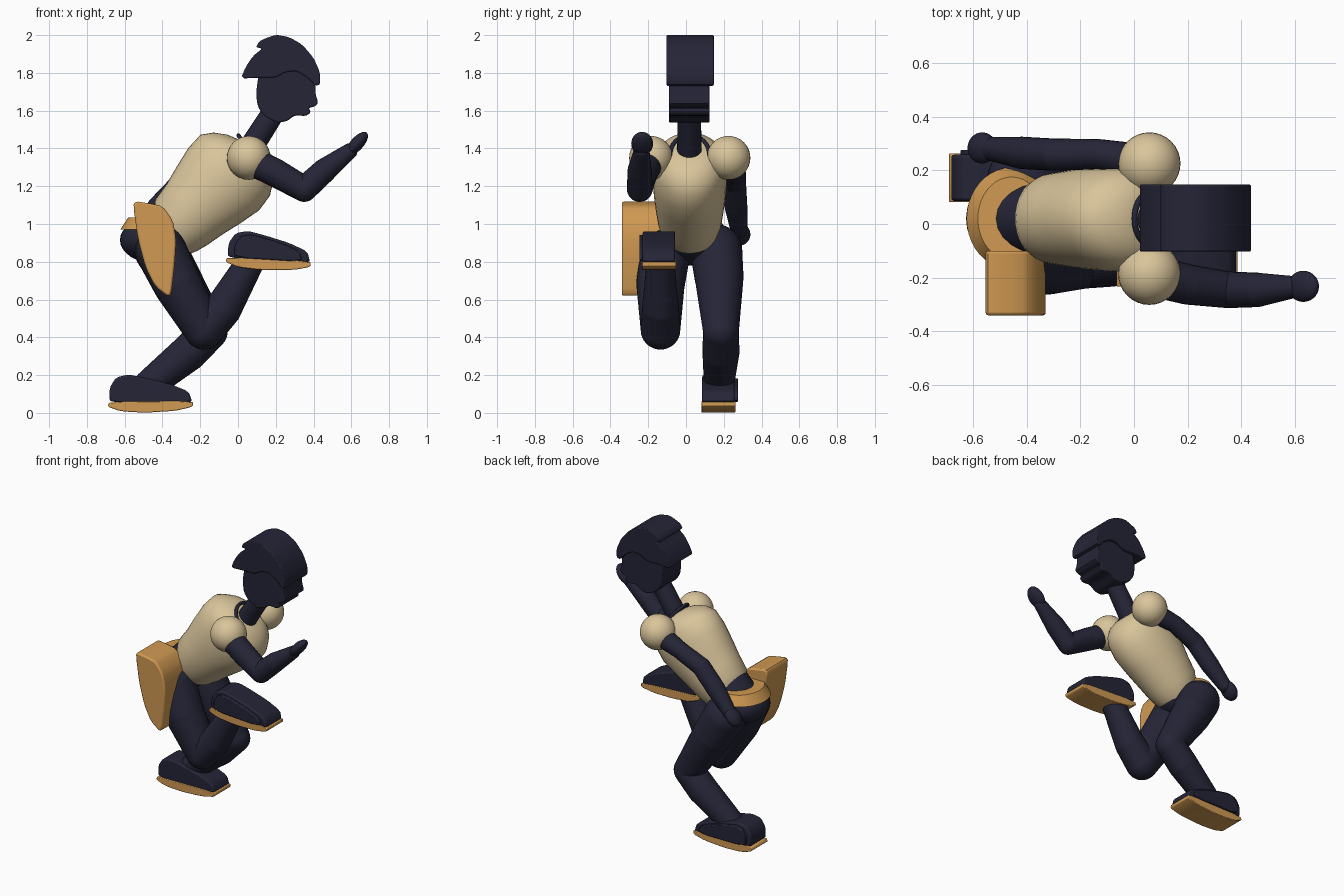
import bpy, bmesh, math
from mathutils import Vector, Matrix

cube = bpy.data.objects.get("Cube")
if cube:
    bpy.data.objects.remove(cube, do_unlink=True)


def material(name, rgb):
    m = bpy.data.materials.new(name)
    m.use_nodes = True
    m.diffuse_color = (*rgb, 1)
    m.node_tree.nodes["Principled BSDF"].inputs["Base Color"].default_value = (*rgb, 1)
    return m


NAVY = material("dark navy", (0.018, 0.018, 0.038))
CREAM = material("cream", (0.70, 0.56, 0.33))
ORANGE = material("orange tan", (0.63, 0.32, 0.085))


def finish(name, bm, mat, bevel=0, angle=40):
    bmesh.ops.recalc_face_normals(bm, faces=bm.faces)
    me = bpy.data.meshes.new(name)
    bm.to_mesh(me)
    bm.free()
    ob = bpy.data.objects.new(name, me)
    bpy.context.collection.objects.link(ob)
    me.materials.append(mat)
    bpy.ops.object.select_all(action='DESELECT')
    ob.select_set(True)
    bpy.context.view_layer.objects.active = ob
    bpy.ops.object.shade_smooth_by_angle(angle=math.radians(angle))
    if bevel:
        mod = ob.modifiers.new("Rounded edges", 'BEVEL')
        mod.width, mod.segments, mod.limit_method = bevel, 2, 'ANGLE'
        mod.angle_limit = math.radians(60)
    return ob


def soften(pts, k=0.18):
    # Cut each corner of a closed profile
    out = []
    for i, p in enumerate(pts):
        p, q = Vector(p), Vector(pts[(i + 1) % len(pts)])
        out += [p.lerp(q, k), q.lerp(p, k)]
    return out


def slab(name, pts, y0, y1, mat, bevel=0.01):
    # Side profile in x, z extruded across y
    bm = bmesh.new()
    face = bm.faces.new([bm.verts.new((x, y0, z)) for x, z in soften(pts)])
    ext = bmesh.ops.extrude_face_region(bm, geom=[face])["geom"]
    bmesh.ops.translate(bm, vec=(0, y1 - y0, 0),
                        verts=[v for v in ext if isinstance(v, bmesh.types.BMVert)])
    return finish(name, bm, mat, bevel)


def ball(name, loc, size, mat, turn=0):
    bm = bmesh.new()
    mx = Matrix.Translation(loc) @ Matrix.Rotation(turn, 4, 'Y') @ Matrix.Diagonal((*size, 1))
    bmesh.ops.create_uvsphere(bm, u_segments=32, v_segments=16, radius=1, matrix=mx)
    return finish(name, bm, mat)


def limb(name, joints, mat):
    # Round joints joined by tapered tubes; each joint is x, y, z, radius
    bm = bmesh.new()
    for x, y, z, r in joints:
        bmesh.ops.create_uvsphere(bm, u_segments=24, v_segments=16, radius=r,
                                  matrix=Matrix.Translation((x, y, z)))
    for a, b in zip(joints, joints[1:]):
        p, q = Vector(a[:3]), Vector(b[:3])
        mx = Matrix.Translation((p + q) / 2) @ (q - p).to_track_quat('Z', 'Y').to_matrix().to_4x4()
        bmesh.ops.create_cone(bm, segments=24, radius1=a[3], radius2=b[3],
                              depth=(q - p).length, matrix=mx)
    return finish(name, bm, mat)


def loft(name, rings, mat, seg=40):
    # Each ring is a list of points; ends are capped
    bm = bmesh.new()
    loops = [[bm.verts.new(p) for p in ring] for ring in rings]
    for a, b in zip(loops, loops[1:]):
        for i in range(seg):
            j = (i + 1) % seg
            bm.faces.new((a[i], a[j], b[j], b[i]))
    bm.faces.new(loops[0])
    bm.faces.new(loops[-1])
    return finish(name, bm, mat, angle=45)


def oval(centre, u, v, a, b, seg=40):
    return [centre + u * a * math.cos(t) + v * b * math.sin(t)
            for t in (2 * math.pi * i / seg for i in range(seg))]


# Head and swept hair
slab("face", [(.11, 1.80), (.095, 1.69), (.105, 1.62), (.14, 1.57), (.21, 1.535), (.26, 1.545),
              (.30, 1.575), (.36, 1.572), (.385, 1.59), (.375, 1.615), (.405, 1.622), (.425, 1.64),
              (.41, 1.69), (.41, 1.74), (.36, 1.82), (.2, 1.86)], -.09, .125, NAVY)
slab("hair", [(.015, 1.77), (.04, 1.83), (.08, 1.89), (.13, 1.93), (.095, 1.935), (.11, 1.965),
              (.15, 1.985), (.2, 2.002), (.27, 1.99), (.34, 1.95), (.40, 1.88), (.435, 1.80),
              (.435, 1.74), (.41, 1.73), (.37, 1.775), (.31, 1.81), (.25, 1.805), (.2, 1.775),
              (.12, 1.775)], -.103, .147, NAVY)
limb("neck", [(.04, .018, 1.36, .066), (.2, .018, 1.61, .06)], NAVY)

# Leaning torso, lofted along its tilted axis
axis, across, side = Vector((.66, 0, .75)), Vector((.75, 0, -.66)), Vector((0, 1, 0))
sections = [(.47, -.88, .135, .135), (.50, -.885, .155, .15), (.56, -.893, .183, .168),
            (.66, -.885, .20, .18), (.76, -.88, .225, .19), (.88, -.875, .25, .197),
            (.975, -.878, .245, .193), (1.03, -.87, .208, .175), (1.07, -.865, .15, .14),
            (1.09, -.865, .09, .09)]
loft("torso", [oval(axis * u + across * v + side * .02, across, side, a, b)
               for u, v, a, b in sections], CREAM)

# Collar ring, a tube swept around the neck
normal, down = Vector((.8, 0, .6)), Vector((.6, 0, -.8))
curve = bpy.data.curves.new("collar_path", 'CURVE')
curve.dimensions, curve.bevel_depth, curve.bevel_resolution = '3D', .011, 2
path = curve.splines.new('POLY')
points = oval(Vector((.065, .02, 1.385)), down, side, .105, .098)
path.points.add(len(points) - 1)
for p, co in zip(path.points, points):
    p.co = (*co, 1)
path.use_cyclic_u = True
curve.materials.append(NAVY)
bpy.context.collection.objects.link(bpy.data.objects.new("collar", curve))

# Waist, hips and flared belt
limb("waist", [(-.43, .02, .92, .14), (-.33, .02, 1.03, .135)], NAVY)
ball("hips", (-.43, .02, .915), (.195, .185, .125), NAVY)
X, Y = Vector((1, 0, 0)), Vector((0, 1, 0))
loft("belt", [oval(Vector((-.456, .02, z)), X, Y, a, b)
              for z, a, b in ((.97, .167, .19), (1.035, .125, .155))], ORANGE)

# Hip pouch
slab("hip_pouch", [(-.555, 1.10), (-.54, 1.12), (-.475, 1.11), (-.40, 1.095), (-.345, 1.02),
                   (-.327, .92), (-.335, .79), (-.353, .63), (-.37, .615), (-.44, .67),
                   (-.49, .77), (-.53, .92)], -.34, -.10, ORANGE)

# Arms: right swings forward, left swings back
ball("right_shoulder", (.057, -.185, 1.35), (.116,) * 3, CREAM)
ball("left_shoulder", (.057, .225, 1.35), (.116,) * 3, CREAM)
limb("right_arm", [(.06, -.19, 1.34, .078), (.2, -.225, 1.27, .075), (.35, -.245, 1.185, .068),
                   (.46, -.245, 1.285, .064), (.59, -.235, 1.385, .042)], NAVY)
ball("right_hand", (.63, -.232, 1.425), (.035, .058, .078), NAVY, math.radians(42))
limb("left_arm", [(.06, .225, 1.34, .07), (-.13, .26, 1.29, .056), (-.3, .258, 1.215, .06),
                  (-.42, .265, 1.09, .06), (-.53, .28, .97, .045)], NAVY)
ball("left_hand", (-.565, .283, .945), (.04, .058, .07), NAVY, math.radians(40))

# Legs: right knee folded with lifted foot, left leg crouched
limb("right_leg", [(-.41, -.11, .86, .135), (-.32, -.135, .68, .128), (-.18, -.135, .44, .105),
                   (-.08, -.135, .55, .098), (.06, -.135, .79, .075)], NAVY)
limb("left_leg", [(-.41, .16, .86, .138), (-.33, .175, .72, .13), (-.15, .185, .43, .095),
                  (-.26, .185, .32, .098), (-.47, .175, .15, .08)], NAVY)

# Feet share one profile: upper, sole and a raised panel on the outer side
UPPER = [(.01, .045), (.01, .13), (.045, .185), (.11, .20), (.2, .182), (.33, .15),
         (.43, .11), (.45, .045)]
SOLE = [(-.002, .03), (.01, .056), (.45, .06), (.452, .03), (.36, .008), (.2, -.002), (.07, .005)]


def foot(name, x, y, z, tilt, out):
    def place(pts, grow=1.0):
        c, s = math.cos(tilt), math.sin(tilt)
        pts = [(.2 + (px - .2) * grow, .1 + (pz - .1) * grow) for px, pz in pts]
        return [(x + c * px - s * pz, z + s * px + c * pz) for px, pz in pts]
    slab(name + "_foot", place(UPPER), y - .086, y + .086, NAVY)
    slab(name + "_sole", place(SOLE), y - .09, y + .09, ORANGE, .004)
    ends = sorted((y + out * .07, y + out * .104))
    slab(name + "_foot_panel", place(UPPER, .82), *ends, NAVY, .006)


foot("left", -.69, .172, .003, 0, 1)
foot("right", -.068, -.143, .77, -.06, -1)
